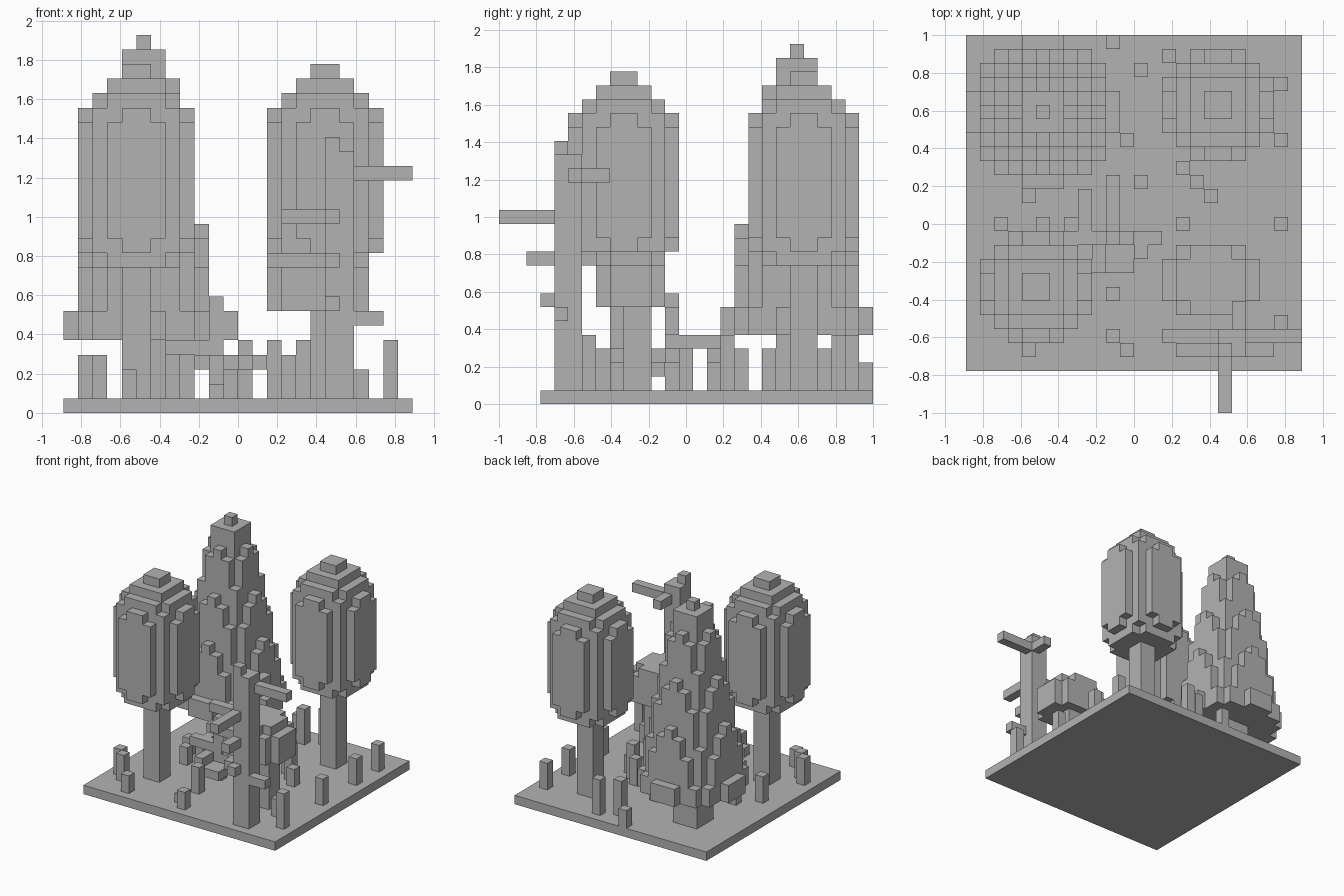
import bpy
import bmesh
from math import sqrt
from mathutils import Vector

cube = bpy.data.objects.get("Cube")
if cube:
    bpy.data.objects.remove(cube, do_unlink=True)

UNIT = 2 / 27                      # size of one block
ORIGIN = Vector((-12, -10.5, 0))   # block grid corner

stone = bpy.data.materials.new("plain grey")
grey = (0.45, 0.45, 0.45, 1)
stone.diffuse_color = grey
stone.use_nodes = True
stone.node_tree.nodes["Principled BSDF"].inputs["Base Color"].default_value = grey


def box(x, y, z, wide=1, deep=1, high=1):
    """Set of grid cells filling a box."""
    return {(x + a, y + b, z + c)
            for a in range(wide) for b in range(deep) for c in range(high)}


def rounded(cx, cy, bottom, top, radius):
    """Stack of block discs; radius(z) gives each layer's size."""
    cells = set()
    for z in range(bottom, top):
        r = radius(z + 0.5)
        for x in range(int(cx) - 7, int(cx) + 8):
            for y in range(int(cy) - 7, int(cy) + 8):
                if (x + 0.5 - cx) ** 2 + (y + 0.5 - cy) ** 2 < r * r:
                    cells.add((x, y, z))
    return cells


def build(name, cells):
    """Make one mesh from the outer faces of the cells."""
    bm = bmesh.new()
    corners = {}

    def vert(p):
        key = tuple(int(round(c)) for c in p)
        if key not in corners:
            corners[key] = bm.verts.new((Vector(key) + ORIGIN) * UNIT)
        return corners[key]

    for cell in sorted(cells):
        middle = Vector(cell) + Vector((0.5, 0.5, 0.5))
        for axis in range(3):
            for sign in (-1, 1):
                n = Vector((0, 0, 0))
                n[axis] = sign
                if tuple(int(c) for c in Vector(cell) + n) in cells:
                    continue
                u = Vector((0, 0, 0))
                u[(axis + 1) % 3] = 1
                v = n.cross(u)
                bm.faces.new([vert(middle + (n + u * a + v * b) / 2)
                              for a, b in ((-1, -1), (1, -1), (1, 1), (-1, 1))])
    mesh = bpy.data.meshes.new(name)
    bm.to_mesh(mesh)
    bm.free()
    mesh.materials.append(stone)
    obj = bpy.data.objects.new(name, mesh)
    bpy.context.collection.objects.link(obj)
    return obj


# Ground slab
build("ground_slab", box(0, 0, 0, 24, 24, 1))


# Two round-topped trees
def crown_radius(z):
    return 4.3 * sqrt(1 - ((z - 16) / 8) ** 2)


for side, cx, cy in (("front", 5, 6), ("back", 18, 19)):
    build(side + "_tree_trunk", box(cx - 1, cy - 1, 1, 2, 2, 9))
    build(side + "_tree_crown", rounded(cx, cy, 10, 24, crown_radius))

# Conifer with a stepped cone and a single block at the tip
build("conifer_trunk", box(4, 17, 1, 3, 3, 4))
build("conifer_crown",
      rounded(5.5, 18.5, 5, 25, lambda z: 4.03 + 0.19 * (12.5 - z))
      | box(5, 18, 25))

# Bare tree: trunk with a broken top, and branches
bare = box(18, 1, 1, 2, 2, 17) | box(18, 1, 18)
for branch in (
    (18, -3, 13, 1, 4),   # long front limb
    (15, 1, 13, 3),
    (20, 2, 16, 4),       # long side limb
    (19, 3, 16, 1, 2),
    (18, -1, 10, 1, 2),
    (14, 2, 10, 4),
    (18, 0, 7),
    (20, 1, 6, 2),
):
    bare |= box(*branch)
build("bare_tree", bare)

# Bush behind the bare tree
build("bush_trunk", box(17, 6, 1, 2, 2, 6))
build("bush_crown",
      rounded(17.5, 6.5, 7, 11, lambda z: 3.6 * sqrt(1 - ((z - 8) / 3.5) ** 2))
      - box(10, 0, 7, 14, 4, 4) - box(10, 9, 7, 14, 4, 4))

# Small shrub of crossing twigs in the middle
shrub = box(10, 9, 1, 1, 1, 7)
for twig in (
    (11, 9, 5, 1, 1, 2),
    (11, 9, 3, 3),
    (12, 8, 3),
    (10, 10, 4, 1, 4),
    (7, 9, 4, 3),
    (8, 10, 4, 1, 2),
    (9, 7, 3, 1, 2),
    (10, 7, 2, 2, 2),
):
    shrub |= box(*twig)
build("twig_shrub", shrub)

# Grass posts: column, row, height
for n, (x, y, high) in enumerate((
    (10, 23, 2), (12, 21, 4), (14, 22, 4), (22, 20, 3), (22, 16, 3),
    (22, 10, 3), (12, 13, 3), (11, 16, 2), (15, 14, 3), (15, 10, 3),
    (17, 12, 2), (16, 13, 4), (4, 12, 2), (2, 10, 3), (5, 10, 2),
    (7, 10, 3), (8, 12, 4), (10, 5, 3), (10, 2, 1), (11, 1, 2),
    (4, 1, 2), (1, 4, 3), (2, 3, 3), (20, 5, 2), (22, 3, 4),
)):
    build("grass_post_%d" % n, box(x, y, 1, 1, 1, high))
